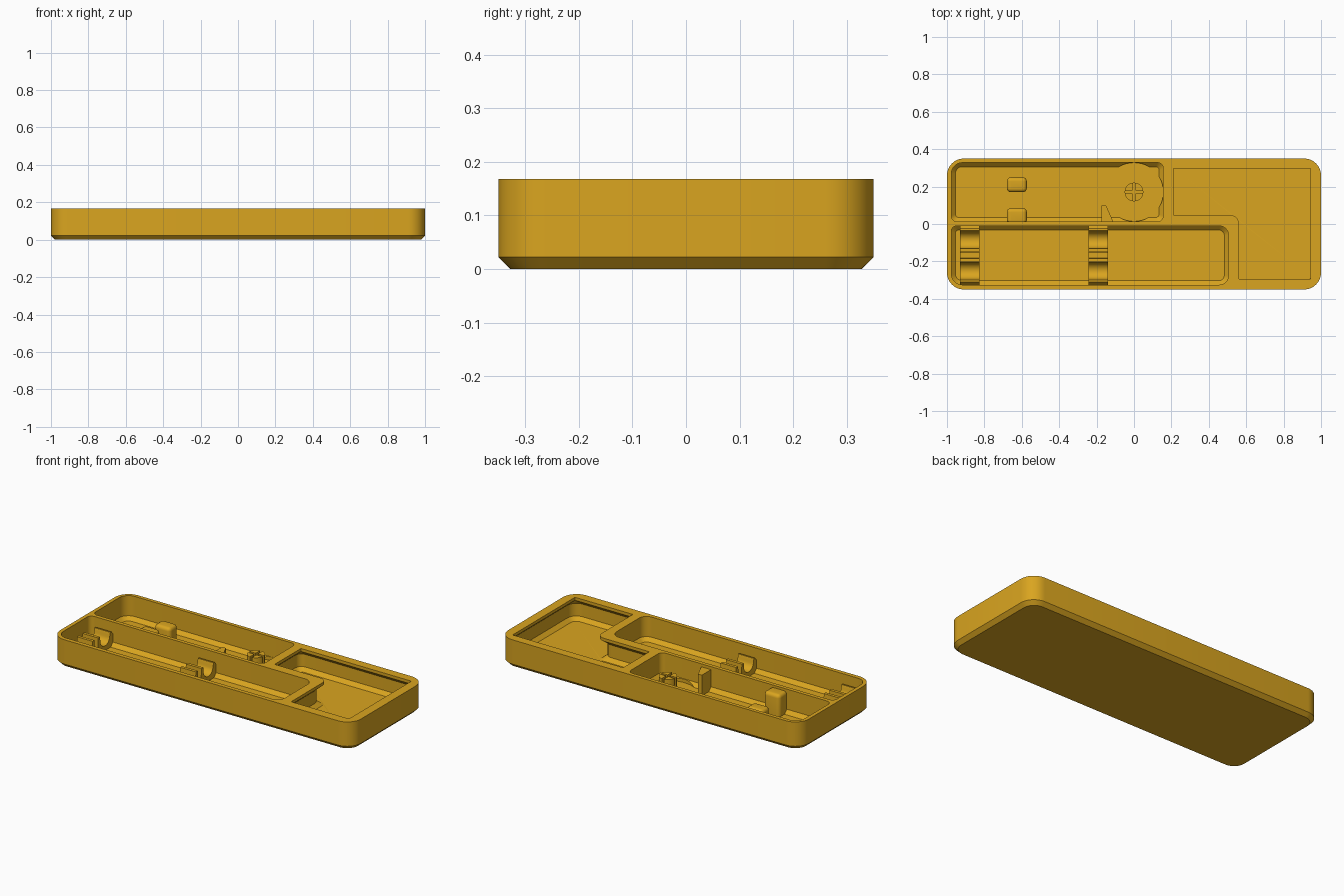
import bpy, bmesh, math
from mathutils import Vector

if "Cube" in bpy.data.objects:
    bpy.data.objects.remove(bpy.data.objects["Cube"])

H, FLOOR = 0.168, 0.025
gold = bpy.data.materials.new("golden_plastic")
gold.diffuse_color = (0.70, 0.376, 0.014, 1)
gold.use_nodes = True
gold.node_tree.nodes["Principled BSDF"].inputs["Base Color"].default_value = gold.diffuse_color


def rect(x0, x1, y0, y1):
    return [(x0, y0), (x1, y0), (x1, y1), (x0, y1)]


def inset(pts, d):
    """Move every edge of a counter-clockwise outline inward by d."""
    out = []
    for i, p in enumerate(pts):
        p, a, b = Vector(p), Vector(pts[i - 1]), Vector(pts[(i + 1) % len(pts)])
        u, v = (p - a).normalized(), (b - p).normalized()
        out.append(p + d * (Vector((-u.y, u.x)) + Vector((-v.y, v.x))))
    return out


def rounded(pts, radii, n=8):
    """Round the right-angled corners of an outline."""
    out = []
    for i, p in enumerate(pts):
        r = radii[i] if isinstance(radii, (list, tuple)) else radii
        p, a, b = Vector(p), Vector(pts[i - 1]), Vector(pts[(i + 1) % len(pts)])
        if r <= 0:
            out.append(p)
            continue
        u, v = (a - p).normalized(), (b - p).normalized()
        c = p + r * (u + v)
        for k in range(n + 1):
            t = k / n * math.pi / 2
            out.append(c - v * r * math.cos(t) - u * r * math.sin(t))
    return out


def finish(bm, name, smooth=True):
    bmesh.ops.recalc_face_normals(bm, faces=bm.faces)
    me = bpy.data.meshes.new(name)
    bm.to_mesh(me)
    bm.free()
    ob = bpy.data.objects.new(name, me)
    bpy.context.collection.objects.link(ob)
    me.materials.append(gold)
    if smooth:
        shade(ob)
    return ob


def shade(ob):
    bpy.ops.object.select_all(action='DESELECT')
    ob.select_set(True)
    bpy.context.view_layer.objects.active = ob
    bpy.ops.object.shade_smooth_by_angle(angle=math.radians(30))


def loft(name, rings, smooth=True):
    """Stack outlines (points, z) with equal counts into a closed solid."""
    bm = bmesh.new()
    loops = [[bm.verts.new((p[0], p[1], z)) for p in pts] for pts, z in rings]
    n = len(loops[0])
    for lo, hi in zip(loops, loops[1:]):
        for i in range(n):
            j = (i + 1) % n
            bm.faces.new((lo[i], lo[j], hi[j], hi[i]))
    bm.faces.new(loops[0][::-1])
    bm.faces.new(loops[-1])
    return finish(bm, name, smooth)


def extrude_x(name, profile, x0, x1):
    """Extrude a (y, z) profile along x."""
    bm = bmesh.new()
    f = bm.faces.new([bm.verts.new((x0, y, z)) for y, z in profile])
    new = bmesh.ops.extrude_face_region(bm, geom=[f])["geom"]
    bmesh.ops.translate(bm, vec=(x1 - x0, 0, 0),
                        verts=[v for v in new if isinstance(v, bmesh.types.BMVert)])
    return finish(bm, name)


def cut(ob, cutter):
    m = ob.modifiers.new("cut", 'BOOLEAN')
    m.operation, m.solver, m.object = 'DIFFERENCE', 'EXACT', cutter
    bpy.context.view_layer.objects.active = ob
    bpy.ops.object.modifier_apply(modifier=m.name)
    bpy.data.objects.remove(cutter)


def circle(cx, cy, r, n=48):
    return [(cx + r * math.cos(2 * math.pi * k / n),
             cy + r * math.sin(2 * math.pi * k / n)) for k in range(n)]


# Case: rounded block with a chamfered foot
base = rect(-1, 1, -0.35, 0.35)
case = loft("case", [(rounded(inset(base, 0.022), 0.07), 0),
                     (rounded(base, 0.09), 0.022),
                     (rounded(base, 0.09), H)], False)

# Two long pockets with chamfered floors
for outline, r in ((rect(-0.977, 0.156, 0.013, 0.328), [0.03, 0.03, 0.03, 0.06]),
                   (rect(-0.977, 0.505, -0.325, -0.01), [0.06, 0.05, 0.05, 0.03])):
    cut(case, loft("pocket_cutter", [
        (rounded(inset(outline, 0.022), [q * 0.6 for q in r]), FLOOR),
        (rounded(outline, r), FLOOR + 0.022), (rounded(outline, r), H + 0.05)], False))

# Round clearance in the back pocket floor
cut(case, loft("round_cutter", [(circle(0, 0.171, 0.157), FLOOR),
                                (circle(0, 0.171, 0.157), H + 0.05)], False))

# L-shaped bin: wide cavity below a thin overhanging lip
ell = [(0.53, -0.325), (0.975, -0.325), (0.975, 0.328),
       (0.18, 0.328), (0.18, 0.018), (0.53, 0.018)]
r = [0.04, 0.06, 0.06, 0.04, 0.04, 0.045]
cut(case, loft("bin_cutter", [
    (rounded(inset(ell, 0.022), [q * 0.6 for q in r]), FLOOR),
    (rounded(ell, r), FLOOR + 0.022),
    (rounded(ell, r), H - 0.045),
    (rounded(inset(ell, 0.03), [0.004] * 5 + [0.045]), H - 0.018),
    (rounded(inset(ell, 0.03), [0.004] * 5 + [0.045]), H + 0.05)], False))
shade(case)

# Cradles: two round seats with a split hump between them
def seat(yc, r=0.045, zc=0.098, n=12):
    return [(yc + r * math.cos(math.pi * k / n), zc - r * math.sin(math.pi * k / n))
            for k in range(n + 1)]

T = 0.125
cradle = [(-0.33, 0.02), (-0.005, 0.02), (-0.005, 0.09), (-0.025, T - 0.01), (-0.035, T - 0.01)]
cradle += seat(-0.085) + [(-0.132, T), (-0.15, T), (-0.153, 0.07), (-0.182, 0.07),
                          (-0.185, T), (-0.203, T)]
cradle += seat(-0.25) + [(-0.30, T - 0.01), (-0.31, T - 0.01), (-0.33, 0.09)]
for name, x in (("left_cradle", -0.877), ("right_cradle", -0.19)):
    extrude_x(name, cradle, x - 0.052, x + 0.052)

# Split post: a pin with a cross slot
post = loft("split_post", [(circle(0, 0.171, 0.05, 32), 0.02),
                           (circle(0, 0.171, 0.05, 32), 0.127)], False)
for a, b in ((0.06, 0.007), (0.007, 0.06)):
    slot = rect(-a, a, 0.171 - b, 0.171 + b)
    cut(post, loft("slot_cutter", [(slot, 0.06), (slot, 0.2)], False))
shade(post)

# Rounded holding blocks in the back pocket
for name, y0, y1, top in (("free_block", 0.17, 0.25, 0.125), ("wall_block", 0.0, 0.085, 0.155)):
    o = rect(-0.68, -0.573, y0, y1)
    arc = [(0.02 * (1 - math.cos(t)), top - 0.02 * (1 - math.sin(t)))
           for t in (math.pi * k / 8 for k in range(5))]
    loft(name, [(rounded(o, 0.022, 5), 0.02)]
         + [(rounded(inset(o, d), max(0.022 - d, 0.002), 5), z) for d, z in arc])

# Tapered stop rib on the dividing wall
rib = [(-0.175, 0.0), (-0.105, 0.0), (-0.15, 0.10), (-0.175, 0.10)]
loft("stop_rib", [(rib, 0.02), (rib, 0.15)])
